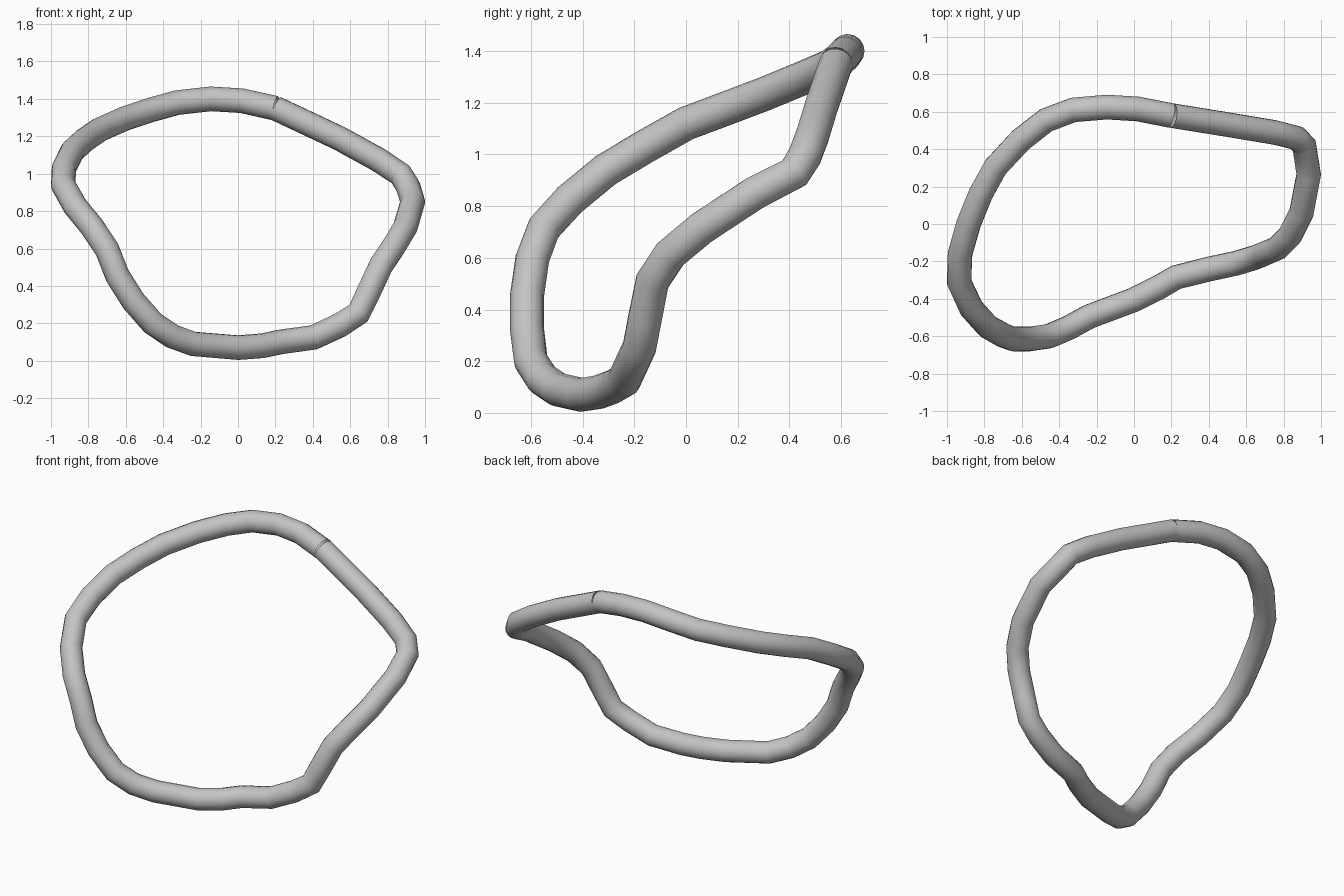
import bpy
import math

# Remove the default cube
default_cube = bpy.data.objects.get("Cube")
if default_cube:
    bpy.data.objects.remove(default_cube, do_unlink=True)

TUBE_RADIUS = 0.066


def make_material(name, colour):
    material = bpy.data.materials.new(name)
    material.use_nodes = True
    material.diffuse_color = colour
    shader = material.node_tree.nodes["Principled BSDF"]
    shader.inputs["Base Color"].default_value = colour
    return material


# Centre line of the ring, one run of points per stretch
back_arc = [(.2, .58, 1.35), (.02, .615, 1.39), (-.145, .625, 1.4),
            (-.325, .61, 1.38), (-.47, .555, 1.34), (-.605, .45, 1.295)]
right_arc = [(-.74, .305, 1.235), (-.82, .16, 1.18), (-.885, 0, 1.12),
             (-.93, -.16, 1.03), (-.935, -.31, .94), (-.87, -.45, .825),
             (-.78, -.55, .715), (-.7, -.595, .595)]
front_arc = [(-.645, -.615, .455), (-.56, -.615, .32), (-.455, -.6, .2),
             (-.35, -.555, .13), (-.24, -.495, .09), (0, -.405, .07),
             (.13, -.34, .08), (.225, -.285, .1), (.405, -.24, .125),
             (.545, -.21, .19)]
left_arc = [(.645, -.18, .255), (.695, -.16, .36), (.765, -.13, .51),
            (.835, -.06, .615), (.895, .06, .715), (.934, .265, .85),
            (.91, .42, .93)]
return_arc = [(.87, .46, .995), (.75, .49, 1.075), (.54, .525, 1.19)]


def make_tube(name, points, radius, material):
    """Sweep a round section along a polyline and turn it into a mesh."""
    curve = bpy.data.curves.new(name, "CURVE")
    curve.dimensions = "3D"
    curve.bevel_depth = radius
    curve.bevel_resolution = 6
    spline = curve.splines.new("POLY")
    spline.points.add(len(points) - 1)
    for spline_point, position in zip(spline.points, points):
        spline_point.co = (*position, 1)
    curve.materials.append(material)
    tube = bpy.data.objects.new(name, curve)
    bpy.context.collection.objects.link(tube)

    bpy.ops.object.select_all(action="DESELECT")
    tube.select_set(True)
    bpy.context.view_layer.objects.active = tube
    bpy.ops.object.convert(target="MESH")
    bpy.ops.object.shade_smooth_by_angle(angle=math.radians(40))
    return bpy.context.object


# Bent tubular ring whose two ends meet at a visible seam
grey = make_material("plain grey", (.55, .55, .55, 1))
path = back_arc + right_arc + front_arc + left_arc + return_arc
make_tube("bent_ring", path + path[:1], TUBE_RADIUS, grey)
